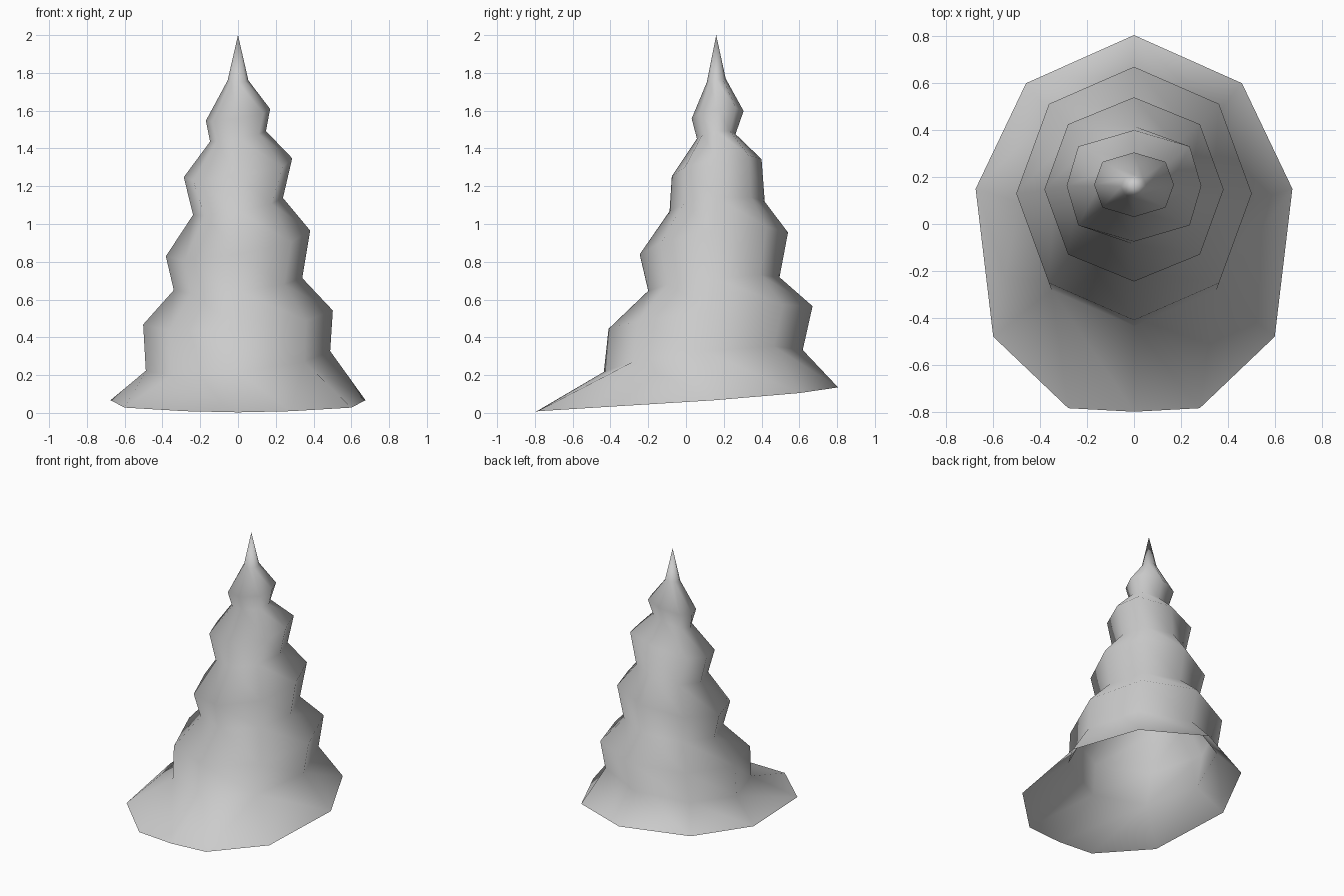
import bpy
import bmesh
from math import sin, cos, pi

cube = bpy.data.objects.get("Cube")
if cube:
    bpy.data.objects.remove(cube, do_unlink=True)

SIDES = 8

# Single flat colour
grey = bpy.data.materials.new("light grey")
grey.use_nodes = True
colour = (0.6, 0.6, 0.6, 1)
grey.diffuse_color = colour
grey.node_tree.nodes["Principled BSDF"].inputs["Base Color"].default_value = colour

# Tilted tiers from top to bottom:
# half width, front y, back y, middle height, rise to the left, rise to the back, diagonal stretch
tiers = [
    (.055, .11, .21, 1.76, 0, .01, 1),
    (.17, .03, .305, 1.578, .031, .02, 1.12),
    (.148, .058, .262, 1.464, .028, .012, 1.05),
    (.287, -.075, .40, 1.298, .05, .045, 1.17),
    (.238, -.087, .417, 1.093, .045, .025, 1.05),
    (.382, -.245, .54, .897, .068, .058, 1.04),
    (.34, -.2, .495, .682, .032, .036, 1.02),
    (.502, -.41, .67, .505, .037, .06, 1.02),
    (.488, -.435, .618, .275, .052, .058, 1.02),
]

bm = bmesh.new()


def tier_ring(rx, front, back, z, tilt_x, tilt_y, stretch):
    """Octagonal loop, starting at +x and going round towards the back."""
    loop = []
    for k in range(SIDES):
        c, s = cos(2 * pi * k / SIDES), sin(2 * pi * k / SIDES)
        wide = stretch if k % 2 else 1
        loop.append(bm.verts.new((rx * c * wide,
                                  (front + back) / 2 + (back - front) / 2 * s,
                                  z + tilt_x * c + tilt_y * s)))
    return loop


def bridge(upper, lower):
    for k in range(SIDES):
        n = (k + 1) % SIDES
        bm.faces.new((upper[k], lower[k], lower[n], upper[n]))


# Pointed top and stacked tiers
rings = [tier_ring(*t) for t in tiers]
tip = bm.verts.new((0, .16, 2))
for k in range(SIDES):
    bm.faces.new((tip, rings[0][k], rings[0][(k + 1) % SIDES]))
for upper, lower in zip(rings, rings[1:]):
    bridge(upper, lower)

# Wide open skirt, with an extra corner on each side of the front
side, back_side = (.675, .15, .067), (.46, .6, .105)
front_side, front_corner = (.6, -.48, .028), (.28, -.785, .009)


def mirrored(p):
    return (-p[0], p[1], p[2])


outline = [side, back_side, (0, .805, .135), mirrored(back_side), mirrored(side),
           mirrored(front_side), (0, -.8, .003), front_side]
skirt = [bm.verts.new(p) for p in outline]
corner_r, corner_l = bm.verts.new(mirrored(front_corner)), bm.verts.new(front_corner)
neck = rings[-1]
for k in range(SIDES):
    n = (k + 1) % SIDES
    a, b = skirt[k], skirt[n]
    if k == 5:
        bm.faces.new((neck[k], a, corner_r))
        a = corner_r
    if k == 6:
        bm.faces.new((neck[n], corner_l, b))
        b = corner_l
    bm.faces.new((neck[k], a, b, neck[n]))

bmesh.ops.recalc_face_normals(bm, faces=bm.faces)
for face in bm.faces:
    face.smooth = True

mesh = bpy.data.meshes.new("tiered_tree")
bm.to_mesh(mesh)
bm.free()
mesh.materials.append(grey)
tree = bpy.data.objects.new("tiered_tree", mesh)
bpy.context.collection.objects.link(tree)
